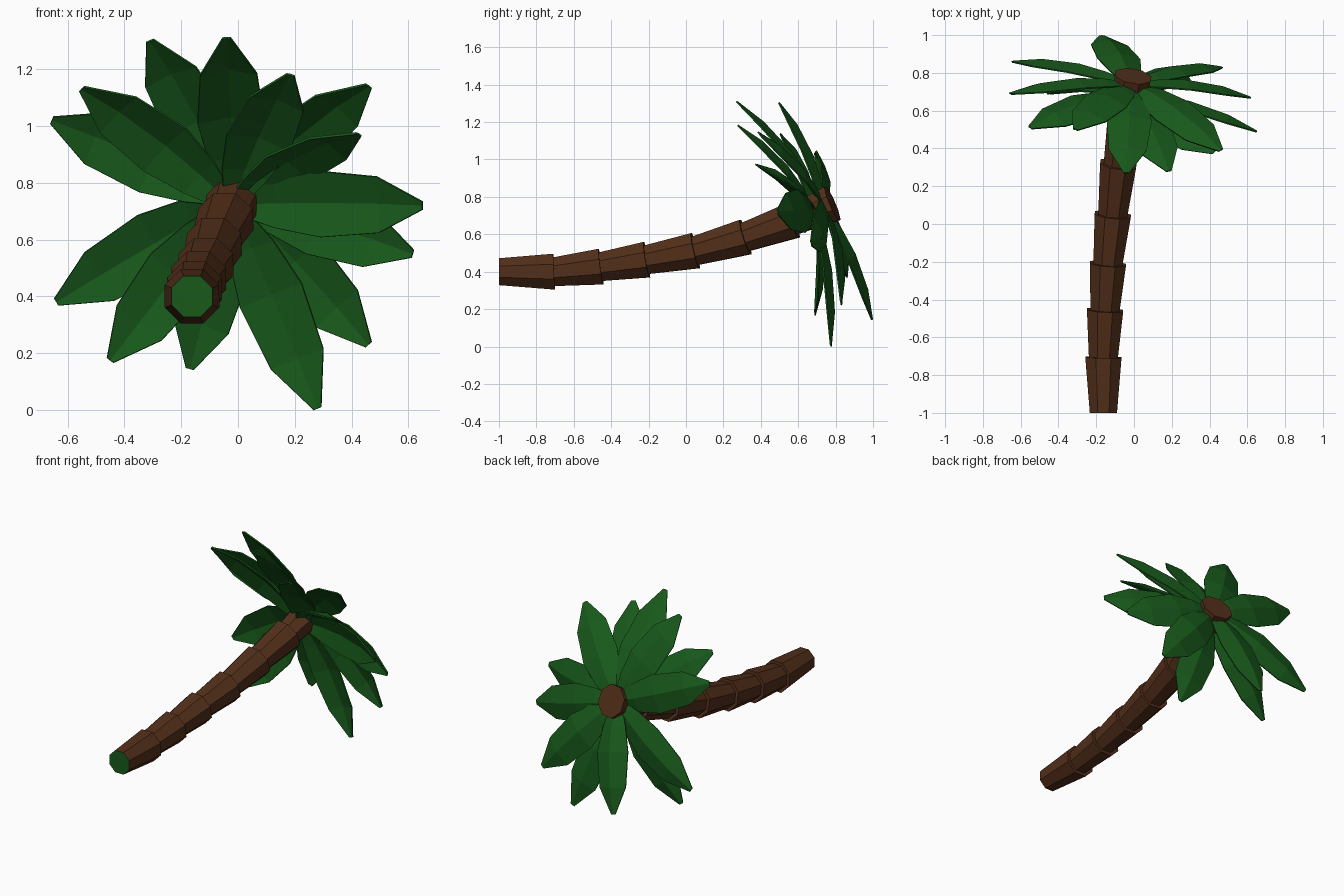
import bpy, bmesh, math
from mathutils import Vector

if "Cube" in bpy.data.objects:
    bpy.data.objects.remove(bpy.data.objects["Cube"])


def material(name, color):
    m = bpy.data.materials.new(name)
    m.diffuse_color = (*color, 1)
    m.use_nodes = True
    m.node_tree.nodes["Principled BSDF"].inputs["Base Color"].default_value = m.diffuse_color
    return m


BARK = material("bark", (0.085, 0.028, 0.01))
LEAF = material("leaf_green", (0.009, 0.1, 0.011))


def add_mesh(name, verts, faces, mats):
    me = bpy.data.meshes.new(name)
    me.from_pydata(verts, [], faces)
    for m in mats:
        me.materials.append(m)
    bm = bmesh.new()
    bm.from_mesh(me)
    bmesh.ops.recalc_face_normals(bm, faces=bm.faces)
    bm.to_mesh(me)
    bm.free()
    ob = bpy.data.objects.new(name, me)
    bpy.context.collection.objects.link(ob)
    return ob


# Trunk: octagonal segments that flare toward the crown, stepped at each joint
path = [Vector(p) for p in [
    (-.162, -1, .40), (-.162, -.705, .40), (-.153, -.455, .427), (-.138, -.21, .464),
    (-.112, .05, .512), (-.083, .318, .585), (-.042, .57, .673), (-.005, .783, .765)]]


def tangent(i):
    if i == 0:
        return Vector((0, 1, 0))
    a, b = path[i - 1], path[min(i + 1, len(path) - 1)]
    return (b - a).normalized()


def ring(i, apothem):
    t = tangent(i)
    side = t.cross(Vector((0, 0, 1))).normalized()
    up = side.cross(t)
    r = apothem / math.cos(math.pi / 8)
    angles = [math.pi / 8 + k * math.pi / 4 for k in range(8)]
    return [path[i] + r * (side * math.cos(a) + up * math.sin(a)) for a in angles]


rings = []
for i in range(len(path) - 1):
    rings += [ring(i, .072 if i == 0 else .077), ring(i + 1, .096)]
verts = [v for r in rings for v in r]
faces = [(8 * j + k, 8 * j + 8 + k, 8 * j + 8 + (k + 1) % 8, 8 * j + (k + 1) % 8)
         for j in range(len(rings) - 1) for k in range(8)]
n = len(verts)
faces += [tuple(range(8)), tuple(reversed(range(n - 8, n)))]
trunk = add_mesh("trunk", verts, faces, [BARK, LEAF])
trunk.data.polygons[len(faces) - 2].material_index = 1  # green cut end

# Fronds: tip position and how far behind the trunk end the frond is attached
OUTER, INNER = .045, .105
tips = [((-.31, .50, 1.30), OUTER), ((-.04, .27, 1.31), OUTER), ((.185, .28, 1.18), INNER),
        ((.46, .39, 1.14), OUTER), ((.425, .38, .97), INNER), ((.65, .49, .72), INNER),
        ((.615, .67, .55), OUTER), ((.46, .83, .23), OUTER), ((.28, .775, .005), INNER),
        ((-.17, .995, .145), OUTER), ((-.45, .69, .175), INNER), ((-.64, .86, .38), OUTER),
        ((-.655, .69, 1.02), OUTER), ((-.55, .51, 1.13), INNER)]
# along leaf, half width, crease depth, outward bow
profile = [(.04, .04, .006, 0), (.22, .085, .013, .022), (.45, .118, .016, .035),
           (.76, .1, .014, .025), (1, .014, .001, 0)]


def frond(index, tip, back):
    hub = path[-1] - tangent(len(path) - 1) * back
    d = Vector(tip) - hub
    # upper fronds roll toward the sky
    facing = Vector((-.25 * d.x, .9, .5)) if d.z > .3 else Vector((.08, 1, .15))
    if index == 5:
        facing = Vector((-.2, .7, .9))
    side = d.cross(facing).normalized()
    normal = side.cross(d).normalized()
    vs = []
    for t, w, crease, bow in profile:
        c = hub + d * t + normal * bow
        vs += [c - side * w - normal * crease, c + normal * crease, c + side * w - normal * crease]
    fs = [(3 * j + k, 3 * j + k + 1, 3 * j + k + 4, 3 * j + k + 3)
          for j in range(len(profile) - 1) for k in range(2)]
    ob = add_mesh(f"frond_{index}", vs, fs, [LEAF])
    thick = ob.modifiers.new("thickness", 'SOLIDIFY')
    thick.thickness = .008
    thick.offset = 0


for i, (tip, back) in enumerate(tips):
    frond(i + 1, tip, back)
